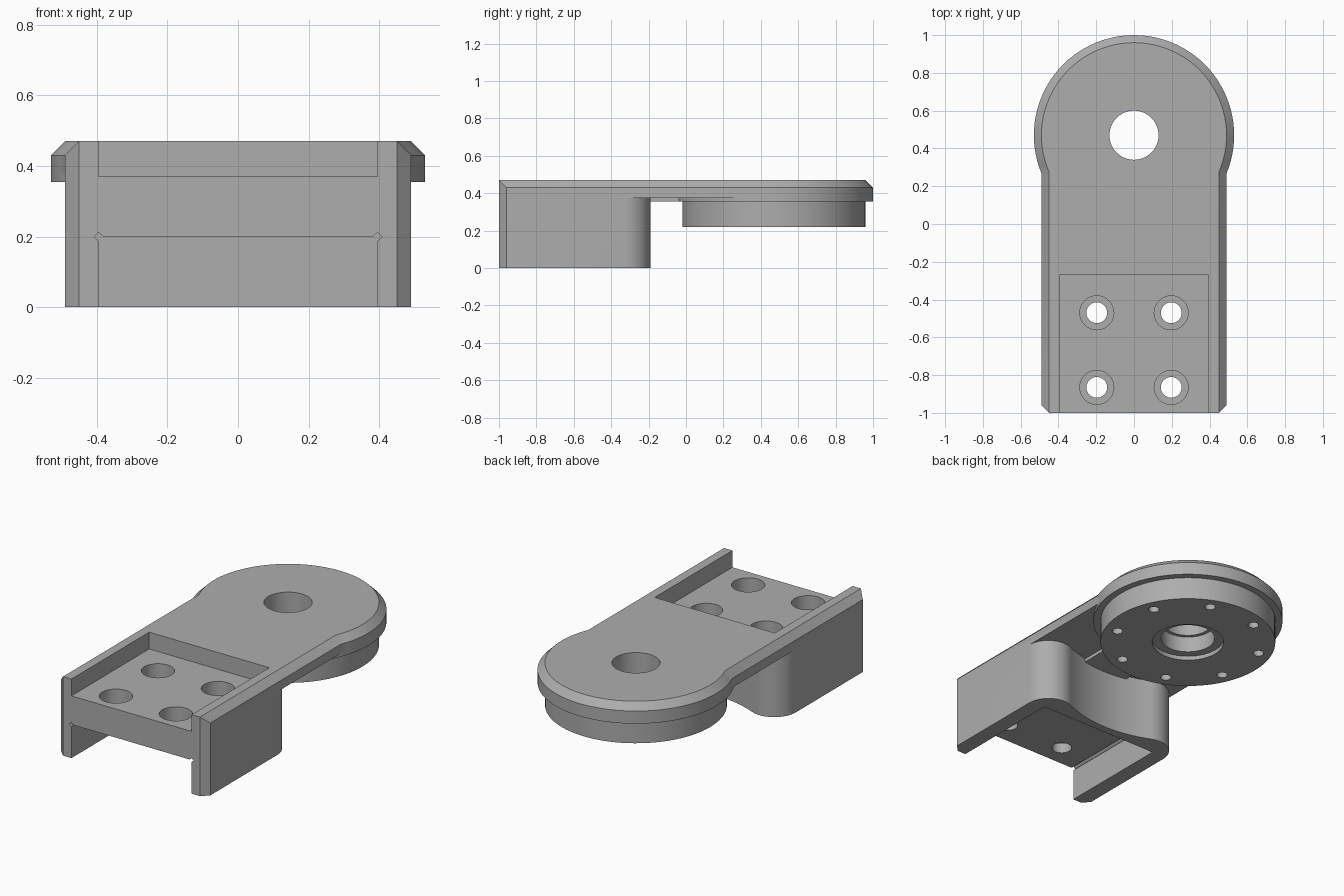
import bpy, bmesh
from math import pi, sin, cos, acos, atan2, radians
from mathutils import Matrix

cube = bpy.data.objects.get("Cube")
if cube:
    bpy.data.objects.remove(cube)

grey = bpy.data.materials.new("machined_grey")
grey.use_nodes = True
COLOUR = (0.42, 0.42, 0.42, 1)
grey.diffuse_color = COLOUR
grey.node_tree.nodes["Principled BSDF"].inputs["Base Color"].default_value = COLOUR

HALF, EDGE = 0.49, 0.04      # half width of the arm, chamfer size
HUB_Y, HUB_R = 0.47, 0.53    # centre and radius of the round end
STEPS = 96


def loft(name, rings):
    """Solid through stacked rings of equal length, capped at both ends."""
    bm = bmesh.new()
    loops = [[bm.verts.new(p) for p in ring] for ring in rings]
    n = len(loops[0])
    for a, b in zip(loops, loops[1:]):
        for i in range(n):
            j = (i + 1) % n
            bm.faces.new((a[i], a[j], b[j], b[i]))
    bm.faces.new(loops[0])
    bm.faces.new(loops[-1])
    bmesh.ops.remove_doubles(bm, verts=bm.verts, dist=1e-5)
    bmesh.ops.recalc_face_normals(bm, faces=bm.faces)
    mesh = bpy.data.meshes.new(name)
    bm.to_mesh(mesh)
    bm.free()
    mesh.materials.append(grey)
    obj = bpy.data.objects.new(name, mesh)
    bpy.context.collection.objects.link(obj)
    return obj


def prism(name, points, z0, z1):
    return loft(name, [[(x, y, z) for x, y in points] for z in (z0, z1)])


def turned(name, profile, x=0, y=HUB_Y, steps=STEPS):
    """Round solid about a vertical axis from (radius, height) pairs."""
    turns = [2 * pi * k / steps for k in range(steps)]
    return loft(name, [[(x + r * cos(t), y + r * sin(t), z) for t in turns]
                       for r, z in profile])


def box(name, x0, x1, y0, y1, z0, z1):
    return prism(name, [(x0, y0), (x1, y0), (x1, y1), (x0, y1)], z0, z1)


def combine(target, other, operation):
    mod = target.modifiers.new("combine", 'BOOLEAN')
    mod.operation, mod.solver, mod.object = operation, 'EXACT', other
    bpy.context.view_layer.objects.active = target
    bpy.ops.object.modifier_apply(modifier=mod.name)
    bpy.data.objects.remove(other)


def keyhole(inset, z):
    """Straight arm running into the round end."""
    w, r = HALF - inset, HUB_R - inset
    a = acos(w / r)
    step = 2 * pi / STEPS
    turns = [-a] + [k * step for k in range(-5, STEPS // 2 + 6)] + [pi + a]
    arc = [(r * cos(t), HUB_Y + r * sin(t), z) for t in turns]
    front, corner = -1 + EDGE - inset, HALF - EDGE
    return arc + [(-w, front, z), (-corner, -1, z), (corner, -1, z), (w, front, z)]


# top plate with chamfered rim
arm = loft("bracket_arm", [keyhole(0, 0.375), keyhole(0, 0.43), keyhole(EDGE, 0.47)])

# mounting block: rounded rear corners blending into a hollow around the hub
cr = 0.14
cx, cy = HALF - cr, -0.33
lean = atan2(HUB_Y - cy, -cx)
hollow = ((HUB_Y - cy) ** 2 + cx ** 2) ** 0.5 - cr
side = [(cx + cr * cos(lean * k / 16), cy + cr * sin(lean * k / 16)) for k in range(17)]
sweep = pi - lean
start = 2 * pi - sweep
half = pi / 2 - sweep
middle = [(hollow * cos(t), HUB_Y + hollow * sin(t))
          for t in [start - 2 * half * k / 24 for k in range(1, 24)]]
front = [(HALF - EDGE, -1), (HALF, -1 + EDGE)]
right = front + side
block = right + middle + [(-x, y) for x, y in reversed(right)]
combine(arm, prism("mounting_block", block, 0, 0.40), 'UNION')

# stepped hub and the short rib behind it
combine(arm, turned("hub", [(0.49, 0.22), (0.49, 0.355), (HUB_R, 0.355), (HUB_R, 0.40)]), 'UNION')
combine(arm, box("rib", -0.15, 0.15, -0.35, 0.1, 0.355, 0.40), 'UNION')

# top pocket, lower channel and its corner reliefs
combine(arm, box("pocket", -0.395, 0.395, -1.1, -0.27, 0.37, 0.6), 'DIFFERENCE')
combine(arm, box("channel", -0.395, 0.395, -1.1, -0.31, -0.1, 0.20), 'DIFFERENCE')
for s in (-1, 1):
    relief = box("relief", -0.009, 0.009, -1.1, -0.31, -0.009, 0.009)
    relief.data.transform(Matrix.Translation((s * 0.395, 0, 0.20)) @ Matrix.Rotation(pi / 4, 4, 'Y'))
    combine(arm, relief, 'DIFFERENCE')

# counterbored screw holes
for x in (-0.197, 0.197):
    for y in (-0.865, -0.47):
        combine(arm, turned("screw_hole", [(0.055, 0.1), (0.055, 0.26), (0.09, 0.26), (0.09, 0.42)],
                            x, y, 48), 'DIFFERENCE')

# stepped centre bore and ring of small holes under the hub
combine(arm, turned("bore", [(0.20, 0.1), (0.20, 0.245), (0.15, 0.245), (0.15, 0.34),
                             (0.13, 0.34), (0.13, 0.6)]), 'DIFFERENCE')
for k in range(8):
    t = radians(22.5 + 45 * k)
    combine(arm, turned("pin_hole", [(0.03, 0.1), (0.03, 0.33)],
                        0.414 * cos(t), HUB_Y + 0.414 * sin(t), 24), 'DIFFERENCE')

bpy.ops.object.select_all(action='DESELECT')
arm.select_set(True)
bpy.context.view_layer.objects.active = arm
bpy.ops.object.shade_smooth_by_angle(angle=radians(25))
